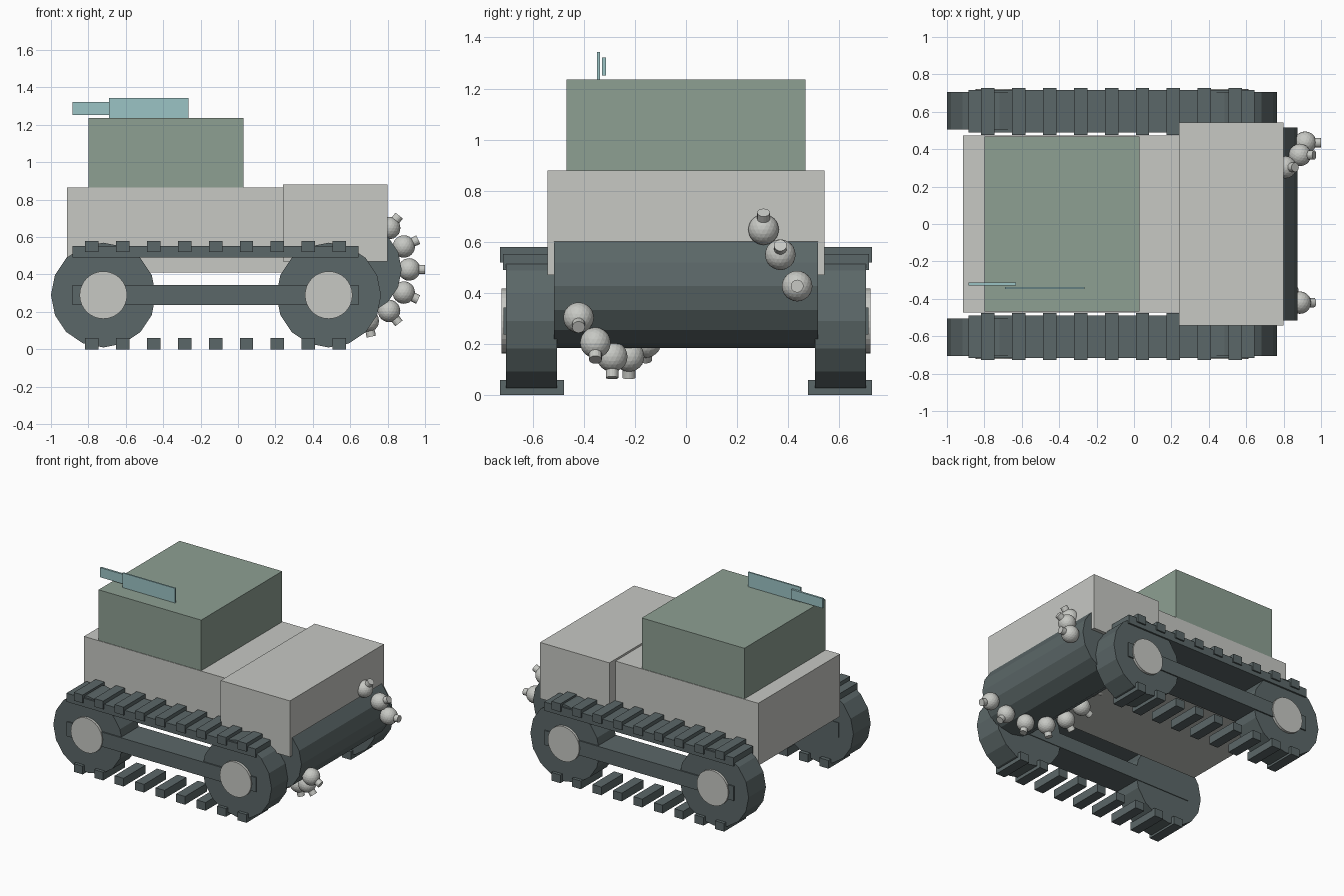
import bpy
import math
from mathutils import Vector

if "Cube" in bpy.data.objects:
    bpy.data.objects.remove(bpy.data.objects["Cube"], do_unlink=True)


def material(name, rgb):
    m = bpy.data.materials.new(name)
    m.use_nodes = True
    m.diffuse_color = (*rgb, 1)
    m.node_tree.nodes["Principled BSDF"].inputs["Base Color"].default_value = (*rgb, 1)
    return m


GREY = material("light grey", (0.57, 0.58, 0.55))
GREEN = material("sage green", (0.27, 0.35, 0.29))
DARK = material("dark slate", (0.105, 0.135, 0.138))
BLUE = material("pale teal", (0.33, 0.55, 0.56))


def finish(name, mat):
    ob = bpy.context.object
    ob.name = name
    ob.data.materials.append(mat)
    return ob


def box(name, mat, x, y, z):
    """Box from (min, max) ranges along each axis."""
    bpy.ops.mesh.primitive_cube_add(size=1, location=[(a + b) / 2 for a, b in (x, y, z)])
    ob = finish(name, mat)
    ob.scale = [abs(b - a) for a, b in (x, y, z)]
    bpy.ops.object.transform_apply(location=False, rotation=False, scale=True)
    return ob


def cylinder(name, mat, center, radius, depth, axis, sides):
    bpy.ops.mesh.primitive_cylinder_add(vertices=sides, radius=radius, depth=depth, location=center)
    ob = finish(name, mat)
    ob.rotation_euler = Vector(axis).to_track_quat('Z', 'Y').to_euler()
    return ob


# Hull, rear box and turret
box("hull", GREY, (-0.915, 0.6), (-0.472, 0.472), (0.41, 0.866))
box("rear_box", GREY, (0.24, 0.80), (-0.543, 0.543), (0.47, 0.88))
box("turret", GREEN, (-0.80, 0.03), (-0.468, 0.468), (0.866, 1.236))

# Flat gun on the turret roof
box("gun_body", BLUE, (-0.69, -0.265), (-0.348, -0.337), (1.236, 1.343))
box("gun_barrel", BLUE, (-0.885, -0.63), (-0.329, -0.314), (1.252, 1.322))

# Running gear on both sides
WHEEL_Z = 0.29
for side, s in (("left", 1), ("right", -1)):
    for end, x in (("front", -0.72), ("rear", 0.485)):
        cylinder(f"{end}_{side}_wheel", DARK, (x, s * 0.605, WHEEL_Z), 0.28, 0.2, (0, 1, 0), 16)
        cylinder(f"{end}_{side}_hub", GREY, (x, s * 0.615, WHEEL_Z), 0.127, 0.215, (0, 1, 0), 32)
    box(f"{side}_axle_bar", DARK, (-0.885, 0.645), (s * 0.5, s * 0.714), (0.237, 0.343))
    box(f"{side}_upper_belt", DARK, (-0.885, 0.645), (s * 0.49, s * 0.717), (0.49, 0.553))
    for i in range(9):
        x = -0.782 + i * 0.1655
        for level, z in (("lower", 0), ("upper", 0.52)):
            box(f"{side}_{level}_pad_{i + 1}", DARK, (x - 0.036, x + 0.036),
                (s * 0.477, s * 0.728), (z, z + 0.06))

# Rear drum with a spiral of nozzled balls
DRUM = Vector((0.632, 0, 0.427))
cylinder("drum", DARK, DRUM, 0.243, 1.034, (0, 1, 0), 16)
for k in range(14):
    a = math.radians(25.7 * k)
    out = Vector((math.cos(a), 0, math.sin(a)))
    center = DRUM + out * 0.283 + Vector((0, 0.435 - 0.0658 * k, 0))
    bpy.ops.mesh.primitive_ico_sphere_add(subdivisions=3, radius=0.06, location=center)
    finish(f"ball_{k + 1}", GREY)
    cylinder(f"nozzle_{k + 1}", GREY, center + out * 0.06, 0.025, 0.05, out, 16)
